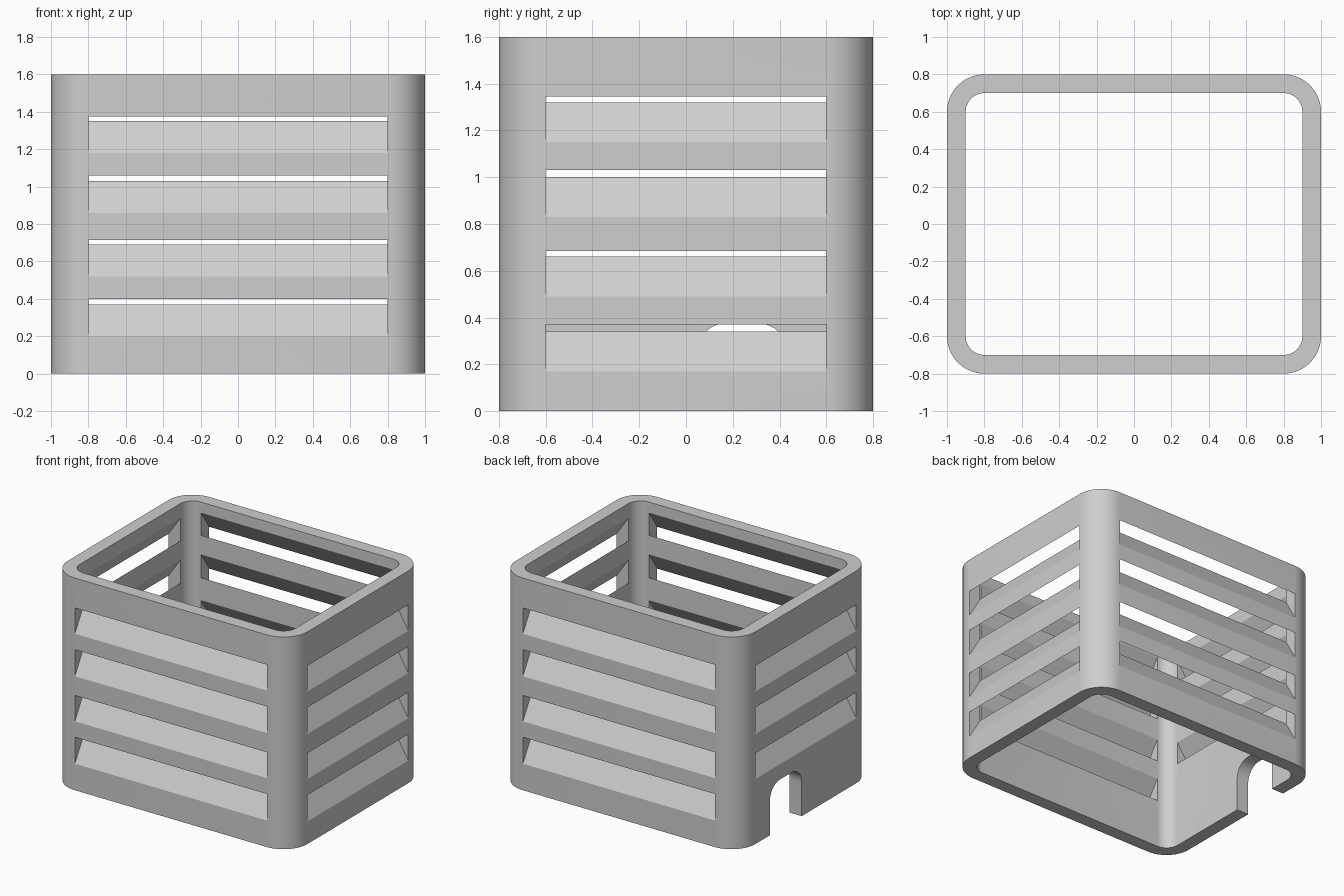
import bpy
import bmesh
import math
from mathutils import Matrix

if "Cube" in bpy.data.objects:
    bpy.data.objects.remove(bpy.data.objects["Cube"])

grey = bpy.data.materials.new("plain grey")
grey.diffuse_color = (0.62, 0.62, 0.62, 1)
grey.use_nodes = True
grey.node_tree.nodes["Principled BSDF"].inputs["Base Color"].default_value = grey.diffuse_color

WALL = 0.1
HEIGHT = 1.6


def rounded_rect(hx, hy, r, steps=12):
    """Outline of a rounded rectangle, counter-clockwise."""
    pts = []
    for i, (sx, sy) in enumerate([(1, 1), (-1, 1), (-1, -1), (1, -1)]):
        for k in range(steps + 1):
            a = math.pi / 2 * (i + k / steps)
            pts.append((sx * (hx - r) + r * math.cos(a), sy * (hy - r) + r * math.sin(a)))
    return pts


def prism(name, section, to_world, lo, hi):
    """Extrude a 2D section from lo to hi; to_world maps (u, v, w) to a point."""
    bm = bmesh.new()
    a, b = [[bm.verts.new(to_world(u, v, w)) for u, v in section] for w in (lo, hi)]
    n = len(section)
    bm.faces.new(a)
    bm.faces.new(b[::-1])
    for i in range(n):
        bm.faces.new((a[i], b[i], b[(i + 1) % n], a[(i + 1) % n]))
    bmesh.ops.recalc_face_normals(bm, faces=bm.faces)
    me = bpy.data.meshes.new(name)
    bm.to_mesh(me)
    bm.free()
    ob = bpy.data.objects.new(name, me)
    bpy.context.collection.objects.link(ob)
    return ob


# Wall shell: an open rounded ring extruded upwards
bm = bmesh.new()
outer, inner = rounded_rect(1, 0.8, 0.2), rounded_rect(0.9, 0.7, 0.1)
n = len(outer)
rings = [[bm.verts.new((x, y, z)) for x, y in pts]
         for pts, z in [(outer, 0), (outer, HEIGHT), (inner, HEIGHT), (inner, 0)]]
for k in range(4):
    a, b = rings[k], rings[(k + 1) % 4]
    for i in range(n):
        j = (i + 1) % n
        bm.faces.new((a[i], a[j], b[j], b[i]))
bmesh.ops.recalc_face_normals(bm, faces=bm.faces)
mesh = bpy.data.meshes.new("louvred_shell")
bm.to_mesh(mesh)
bm.free()
shell = bpy.data.objects.new("louvred_shell", mesh)
bpy.context.collection.objects.link(shell)
mesh.materials.append(grey)

# Slanted louvre slots, rising inwards through each wall
SILL_RISE, TOP_RISE, EXTRA = 1.7, 1.45, 0.03


def louvre(name, bottom, top, half, face, turn):
    rot = Matrix.Rotation(turn, 3, 'Z')
    d0, d1 = -EXTRA, WALL + EXTRA
    section = [(d0, bottom + SILL_RISE * d0), (d1, bottom + SILL_RISE * d1),
               (d1, top + TOP_RISE * d1), (d0, top + TOP_RISE * d0)]
    # u is the depth behind the outer face, w runs along the wall
    return prism(name, section, lambda u, v, w: rot @ Matrix.Translation((w, u - face, v)).translation,
                 -half, half)


cutters = []
long_slots = [(1.18, 1.375), (0.86, 1.06), (0.52, 0.715), (0.20, 0.40)]
short_slots = [(b - 0.03, t - 0.03) for b, t in long_slots]
walls = [("front", 0, 0.8, 0.8, long_slots), ("right", 90, 0.6, 1.0, short_slots),
         ("back", 180, 0.8, 0.8, long_slots), ("left", 270, 0.6, 1.0, short_slots[:3])]
for side, angle, half, face, slots in walls:
    for b, t in slots:
        cutters.append(louvre(side + "_slot_cutter", b, t, half, face, math.radians(angle)))

# Cable doorway with rounded top corners in the left wall
cy, hw, top, r = 0.24, 0.19, 0.375, 0.12
door = [(cy - hw, -0.1), (cy + hw, -0.1)]
for start, cx in [(0, cy + hw - r), (90, cy - hw + r)]:
    for k in range(9):
        a = math.radians(start + 90 * k / 8)
        door.append((cx + r * math.cos(a), top - r + r * math.sin(a)))
cutters.append(prism("doorway_cutter", door, lambda u, v, w: (w, u, v), -1.1, -0.8))

# Cut all openings, then drop the cutters
for c in cutters:
    m = shell.modifiers.new(c.name, 'BOOLEAN')
    m.operation = 'DIFFERENCE'
    m.solver = 'EXACT'
    m.object = c
    c.hide_render = True
bpy.context.view_layer.objects.active = shell
shell.select_set(True)
for m in list(shell.modifiers):
    bpy.ops.object.modifier_apply(modifier=m.name)
for c in cutters:
    bpy.data.objects.remove(c)

bpy.ops.object.select_all(action='DESELECT')
shell.select_set(True)
bpy.ops.object.shade_smooth_by_angle(angle=math.radians(25))
